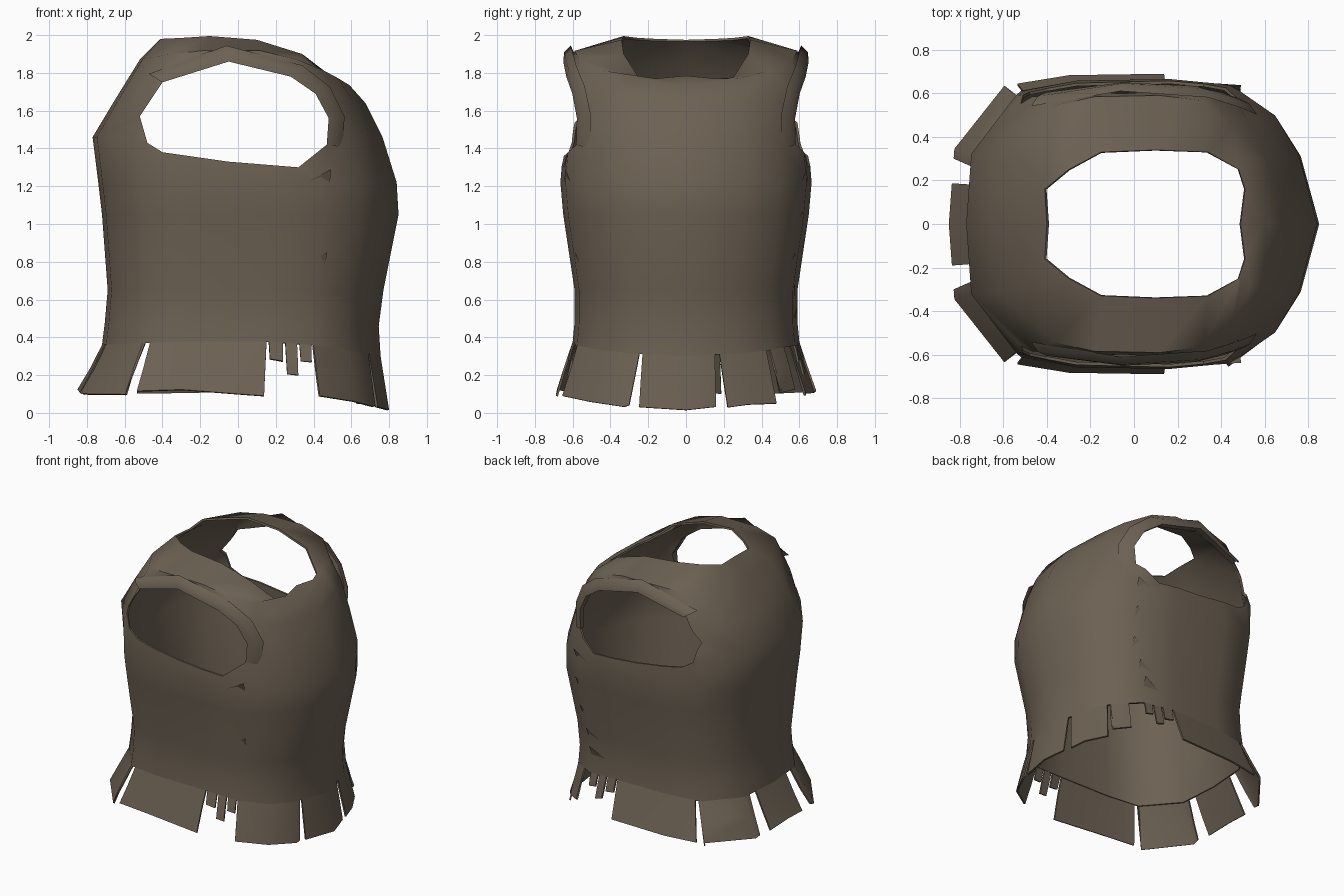
import bpy, bmesh, math, random
from mathutils import Vector

random.seed(4)
if "Cube" in bpy.data.objects:
    bpy.data.objects.remove(bpy.data.objects["Cube"], do_unlink=True)

leather = bpy.data.materials.new("worn_brown_leather")
leather.use_nodes = True
COLOR = (0.15, 0.119, 0.086, 1)
leather.diffuse_color = COLOR
leather.node_tree.nodes["Principled BSDF"].inputs["Base Color"].default_value = COLOR


def mirrored(half):
    """Close a half outline (chest to back) across the y = 0 plane."""
    return half + [(p[0], -p[1], *p[2:]) for p in reversed(half[1:-1])]


# Cross-section from chest (+x) round to the back (-x)
section = mirrored([(1, 0), (.9, .48), (.77, .75), (.53, .96), (.2, 1), (-.35, .99),
                    (-.7, .92), (-.97, .5), (-1, 0)])
COUNT = len(section)


def ring_point(s, ring):
    """Point at section parameter s on a ring (back, front, width, z back, z side, z front)."""
    back, front, width, zb, zs, zf = ring
    i = math.floor(s)
    a, b = Vector(section[i % COUNT]), Vector(section[(i + 1) % COUNT])
    u, v = a.lerp(b, s - i)
    x = u * (front if u > 0 else back)
    return Vector((x, v * width, zs + ((zf if u > 0 else zb) - zs) * u * u))


def make(name, verts, faces, thickness=0.0, angle=40):
    mesh = bpy.data.meshes.new(name)
    mesh.from_pydata([tuple(v) for v in verts], [], faces)
    mesh.materials.append(leather)
    ob = bpy.data.objects.new(name, mesh)
    bpy.context.collection.objects.link(ob)
    bpy.ops.object.select_all(action='DESELECT')
    ob.select_set(True)
    bpy.context.view_layer.objects.active = ob
    if thickness:
        mod = ob.modifiers.new("thickness", 'SOLIDIFY')
        mod.thickness = thickness
        mod.offset = -1
        bpy.ops.object.modifier_apply(modifier=mod.name)
    bpy.ops.object.shade_smooth_by_angle(angle=math.radians(angle))
    return ob


def grid_faces(rows, cols, closed=False):
    n = cols if closed else cols - 1
    return [(r * cols + c, r * cols + (c + 1) % cols,
             (r + 1) * cols + (c + 1) % cols, (r + 1) * cols + c)
            for r in range(rows - 1) for c in range(n)]


def prism(bm, outline, y0, y1):
    near = [bm.verts.new((x, y0, z)) for x, z in outline]
    far = [bm.verts.new((x, y1, z)) for x, z in outline]
    bm.faces.new(near)
    bm.faces.new(far[::-1])
    n = len(near)
    for i in range(n):
        bm.faces.new((near[i], far[i], far[(i + 1) % n], near[(i + 1) % n]))
    bmesh.ops.recalc_face_normals(bm, faces=bm.faces)


# Torso shell, waist to shoulders, then the low-fronted collar
WAIST = (.72, .755, .6, .36, .38, .3)
HEM = (.85, .8, .69, .1, .1, .02)
rings = [WAIST,
         (.705, .745, .59, .48, .48, .46),
         (.69, .77, .59, .65, .65, .65),
         (.72, .85, .65, 1.05, 1.05, 1.05),
         (.74, .84, .665, 1.22, 1.22, 1.22),
         (.77, .765, .645, 1.46, 1.46, 1.46),
         (.65, .675, .635, 1.66, 1.7, 1.64),
         (.52, .59, .59, 1.87, 1.925, 1.735)]
collar = mirrored([(.49, 0, 1.785), (.51, .16, 1.77), (.48, .25, 1.775), (.34, .33, 1.9),
                   (.1, .34, 1.975), (-.15, .33, 1.995), (-.3, .25, 1.985),
                   (-.41, .16, 1.98), (-.4, 0, 1.975)])
torso = make("torso_shell",
             [ring_point(s, r) for r in rings for s in range(COUNT)] + collar,
             grid_faces(len(rings) + 1, COUNT, True), .014, 55)

# Armholes cut straight through both sides
armhole = [(-.52, 1.57), (-.4, 1.75), (-.05, 1.86), (.28, 1.78), (.41, 1.69),
           (.48, 1.56), (.47, 1.42), (.32, 1.3), (-.05, 1.33), (-.4, 1.38), (-.48, 1.43)]
bm = bmesh.new()
prism(bm, armhole, -1, 1)
cut_mesh = bpy.data.meshes.new("armhole_cutter")
bm.to_mesh(cut_mesh)
bm.free()
cutter = bpy.data.objects.new("armhole_cutter", cut_mesh)
bpy.context.collection.objects.link(cutter)
cutter.hide_render = True
bpy.context.view_layer.objects.active = torso
mod = torso.modifiers.new("armholes", 'BOOLEAN')
mod.operation = 'DIFFERENCE'
mod.solver = 'EXACT'
mod.object = cutter
bpy.ops.object.modifier_apply(modifier=mod.name)
bpy.data.objects.remove(cutter, do_unlink=True)

# Raised trim hugging the shell over the top and chest side of each armhole
arc = armhole[1:7]
for side, label in ((1, "left"), (-1, "right")):
    verts = []
    for grow, inset in ((0, .04), (0, 0), (.05, .005), (.085, .04)):
        for x, z in arc:
            d = Vector((x, z - 1.5)).normalized() * grow
            px = x + d.x
            y = .65 - .5 * max(0, abs(px) - .1) ** 2 - inset
            verts.append((px, side * y, z + d.y))
    faces = grid_faces(4, len(arc))
    make("armhole_trim_" + label, verts, faces if side < 0 else [f[::-1] for f in faces])


# Skirt tabs: flared strips hanging from the waist
def tab(name, start, end, drop=1.0, flare=1.0):
    inner = [i for i in range(math.ceil(start), math.ceil(end)) if start < i < end]
    steps = [start] + inner + [end]
    rows = []
    for t in (1, .5, 0):
        for s in steps:
            trim = min(.05, (end - start) * .04) * t
            p = s + trim if s == start else s - trim if s == end else s
            top, low = ring_point(p, WAIST), ring_point(p, HEM)
            out = top.lerp(low, t * drop)
            out.z += t * random.uniform(-.008, .025)
            out.xy = top.xy.lerp(out.xy, flare)
            rows.append(out)
    make(name, rows, grid_faces(3, len(steps)), .012)


tab("skirt_tab_chest", -.8, .53)
tab("skirt_tab_chest_left", .62, 1.85)
tab("skirt_tab_chest_corner_left", 1.98, 2.55, .8)
tab("skirt_tab_chest_corner_right", -3.0, -.86)
for sign, label in ((1, "left"), (-1, "right")):
    for part, a, b in (("side", 4.0, 5.85), ("back_corner", 5.95, 7.18)):
        lo, hi = sorted((sign * a, sign * b))
        tab("skirt_tab_" + part + "_" + label, lo, hi)
    # Torn scraps in the gap beside the chest
    for i, (a, b, drop) in enumerate(((3.35, 3.6, .6), (3.05, 3.3, .3), (3.65, 3.95, .35))):
        lo, hi = sorted((sign * a, sign * b))
        tab("torn_scrap_%s_%d" % (label, i), lo, hi, drop, .8)
tab("skirt_tab_back", 7.41, 8.6)

# Ragged slivers along the side seams, denser on the left
for sign, label, heights in ((1, "left", (.5, .62, .78, 1.0, 1.22)), (-1, "right", (.78, 1.22))):
    verts, faces = [], []
    for z in heights:
        k = random.uniform(2.7, 3.1)
        lower, upper = next(p for p in zip(rings, rings[1:]) if p[1][4] >= z)
        t = (z - lower[4]) / (upper[4] - lower[4])
        ring = [p + (q - p) * t for p, q in zip(lower, upper)]
        a, b = ring_point(sign * k, ring), ring_point(sign * (k + .5), ring)
        tip = a.lerp(b, .2) + Vector((.03, sign * .02, .07))
        n = len(verts)
        verts += [a, b, tip]
        faces.append((n, n + 1, n + 2) if sign < 0 else (n + 2, n + 1, n))
    make("seam_slivers_" + label, verts, faces)
